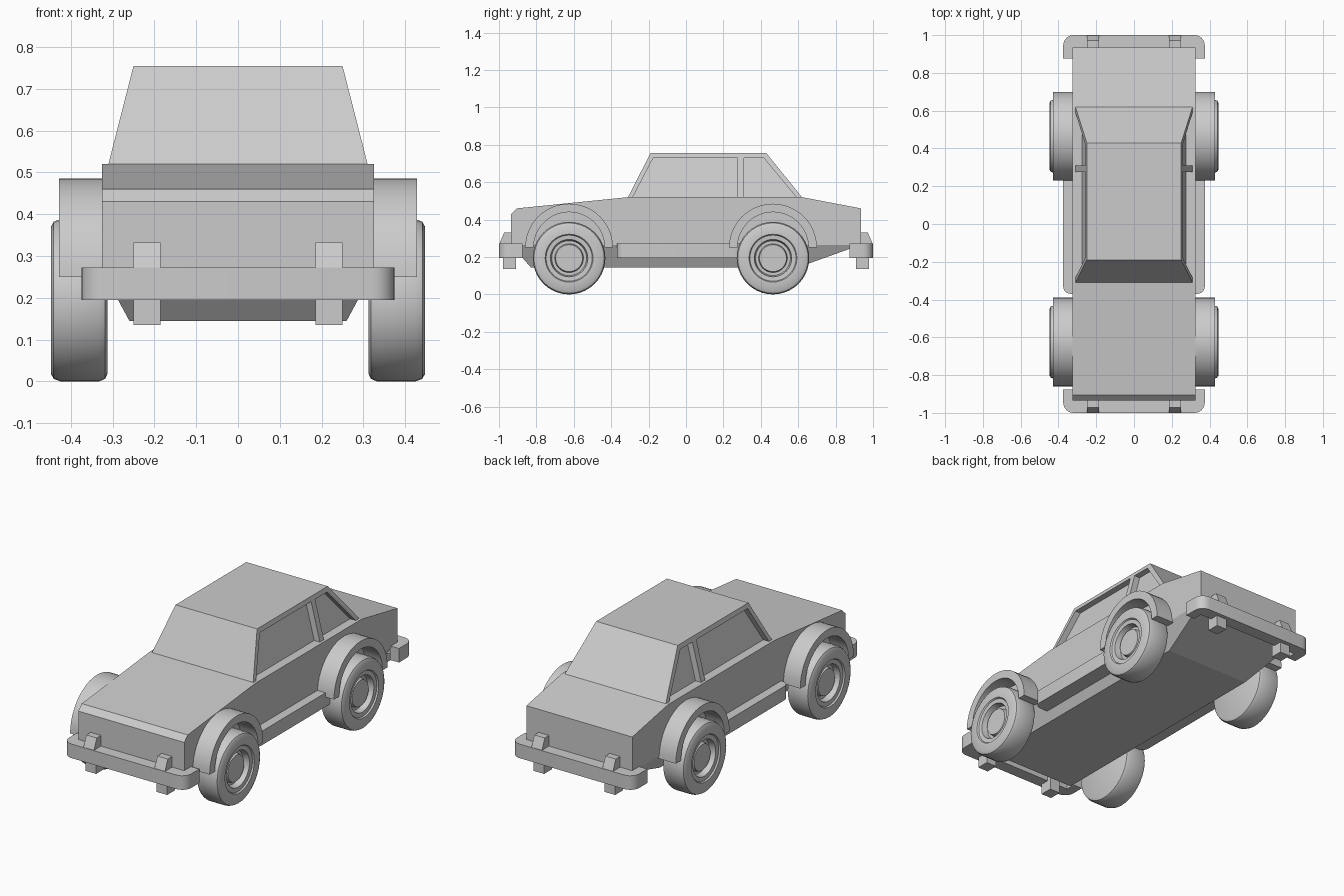
import bpy, bmesh
from math import sin, cos, pi, radians
from mathutils import Matrix, Vector

if "Cube" in bpy.data.objects:
    bpy.data.objects.remove(bpy.data.objects["Cube"])

# One plain grey for the whole car
grey = bpy.data.materials.new("plain_grey")
grey.use_nodes = True
colour = (0.6, 0.6, 0.6, 1)
grey.diffuse_color = colour
grey.node_tree.nodes["Principled BSDF"].inputs["Base Color"].default_value = colour


def finish(name, bm, smooth=False):
    bmesh.ops.recalc_face_normals(bm, faces=bm.faces)
    mesh = bpy.data.meshes.new(name)
    bm.to_mesh(mesh)
    bm.free()
    mesh.materials.append(grey)
    obj = bpy.data.objects.new(name, mesh)
    bpy.context.collection.objects.link(obj)
    if smooth:
        bpy.ops.object.select_all(action="DESELECT")
        obj.select_set(True)
        bpy.context.view_layer.objects.active = obj
        bpy.ops.object.shade_smooth_by_angle(angle=radians(32))
    return obj


def loft(name, lower, upper, smooth=False):
    """Solid between two matching loops of points."""
    bm = bmesh.new()
    a = [bm.verts.new(p) for p in lower]
    b = [bm.verts.new(p) for p in upper]
    bm.faces.new(a)
    bm.faces.new(b)
    for i in range(len(a)):
        j = (i + 1) % len(a)
        bm.faces.new((a[i], a[j], b[j], b[i]))
    return finish(name, bm, smooth)


def side_prism(name, profile, x0, x1, smooth=False):
    return loft(name, [(x0, y, z) for y, z in profile],
                [(x1, y, z) for y, z in profile], smooth)


def plan_prism(name, profile, z0, z1, smooth=False):
    return loft(name, [(x, y, z0) for x, y in profile],
                [(x, y, z1) for x, y in profile], smooth)


def arc(cx, cy, r, start, end, n):
    steps = [radians(start + (end - start) * i / n) for i in range(n + 1)]
    return [(cx + r * cos(t), cy + r * sin(t)) for t in steps]


def rect(x, y0, y1, z):
    return [(-x, y0, z), (x, y0, z), (x, y1, z), (-x, y1, z)]


# Body shell and tapered underbody
side_prism("body", [(-0.935, 0.265), (-0.935, 0.43), (-0.905, 0.46), (-0.31, 0.52),
                    (0.62, 0.52), (0.935, 0.46), (0.935, 0.265)], -0.325, 0.325)
loft("underbody", rect(0.26, -0.83, 0.6, 0.145), rect(0.325, -0.935, 0.935, 0.265))

# Cabin with recessed side windows
cabin = loft("cabin", rect(0.31, -0.31, 0.62, 0.52), rect(0.25, -0.19, 0.43, 0.755))


def cabin_side(z):
    return 0.31 - (z - 0.52) * 0.06 / 0.235


front_window = [(-0.29, 0.51), (-0.175, 0.73), (0.275, 0.73), (0.275, 0.51)]
rear_window = [(0.31, 0.51), (0.31, 0.73), (0.415, 0.73), (0.598, 0.51)]
for s in (-1, 1):
    for label, outline in (("front", front_window), ("rear", rear_window)):
        cutter = loft(label + "_window_cutter",
                      [(s * (cabin_side(z) - 0.035), y, z) for y, z in outline],
                      [(s * (cabin_side(z) + 0.05), y, z) for y, z in outline])
        cutter.hide_render = True
        cutter.hide_viewport = True
        cut = cabin.modifiers.new(label + "_window", "BOOLEAN")
        cut.operation = "DIFFERENCE"
        cut.solver = "EXACT"
        cut.object = cutter

# Wheels: one turned profile of (x, radius) from inner face to hub
WHEEL = [(0.312, 0), (0.312, 0.175), (0.318, 0.188), (0.332, 0.194), (0.425, 0.194),
         (0.441, 0.188), (0.448, 0.175), (0.448, 0.128), (0.44, 0.123), (0.438, 0.1),
         (0.405, 0.093), (0.405, 0.077), (0.425, 0.072), (0.425, 0)]


def wheel(name, s, y):
    bm = bmesh.new()
    verts = [bm.verts.new((s * x, y, 0.194 + r)) for x, r in WHEEL]
    edges = [bm.edges.new(pair) for pair in zip(verts, verts[1:])]
    bmesh.ops.spin(bm, geom=verts + edges, cent=(0, y, 0.194), axis=(1, 0, 0),
                   angle=2 * pi, steps=40)
    bmesh.ops.remove_doubles(bm, verts=bm.verts, dist=0.0005)
    finish(name, bm, True)


# Wheels, half-ring arches and sills on both sides
for s, side in ((1, "left"), (-1, "right")):
    for y, end in ((-0.625, "front"), (0.465, "rear")):
        wheel(f"{end}_{side}_wheel", s, y)
        ring = arc(y, 0.25, 0.235, 0, 180, 24) + arc(y, 0.25, 0.19, 180, 0, 24)
        side_prism(f"{end}_{side}_arch", ring, s * 0.3, s * 0.428, True)
    sill = ([(0.28, -0.37)] + arc(0.335, -0.33, 0.04, -90, 0, 5)
            + arc(0.335, 0.26, 0.04, 0, 90, 5) + [(0.28, 0.3)])
    plan_prism(f"{side}_sill", [(s * x, y) for x, y in sill], 0.195, 0.273, True)

# Wrap-around bumpers with two overriders each
for s, end in ((-1, "front"), (1, "rear")):
    outer = [(0.375, 0.875)] + arc(0.32, 0.945, 0.055, 0, 90, 6)
    half = [(0.32, 0.875)] + outer
    bumper = half + [(-x, y) for x, y in reversed(half)] + [(-0.32, 0.93), (0.32, 0.93)]
    plan_prism(f"{end}_bumper", [(x, s * y) for x, y in bumper], 0.195, 0.273, True)
    guard = [(0.93, 0.332), (0.972, 0.332), (0.998, 0.27), (0.998, 0.195),
             (0.978, 0.195), (0.978, 0.135), (0.908, 0.135), (0.908, 0.22)]
    for x, side in ((0.218, "left"), (-0.218, "right")):
        side_prism(f"{end}_{side}_overrider", [(s * y, z) for y, z in guard],
                   x - 0.032, x + 0.032)
